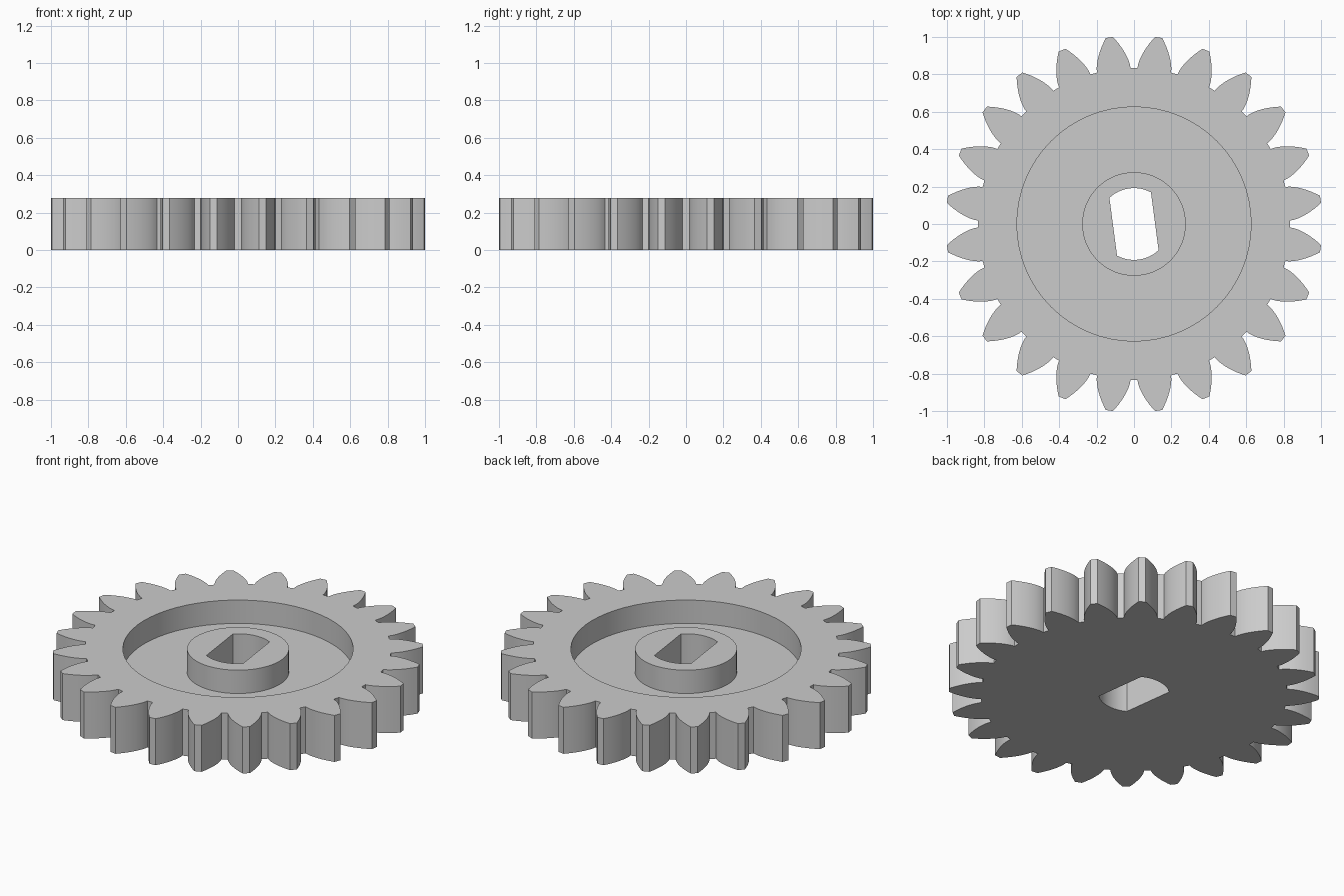
import bpy, bmesh, math

cube = bpy.data.objects.get("Cube")
if cube:
    bpy.data.objects.remove(cube, do_unlink=True)

TEETH = 24
PITCH = 2 * math.pi / TEETH
ROOT_R, TIP_R = 0.833, 1.006
HEIGHT, FLOOR = 0.279, 0.139
RECESS_R, HUB_R = 0.626, 0.277
BORE_R, FLAT_DIST, BORE_TURN = 0.192, 0.112, math.radians(7.5)


def polar(r, a):
    return (r * math.cos(a), r * math.sin(a))


def circle(r, n=64):
    return [polar(r, 2 * math.pi * i / n) for i in range(n)]


def gear_outline(steps=8):
    """Outline with involute-like flanks, teeth centred half a pitch off the axes."""
    base_half, tip_half = math.radians(6.26), math.radians(1.1)

    def involute(r):
        t = math.sqrt(max((r / ROOT_R) ** 2 - 1, 0))
        return t - math.atan(t)

    scale = (base_half - tip_half) / involute(TIP_R)
    flank = []
    for i in range(steps + 1):
        r = ROOT_R + (TIP_R - ROOT_R) * i / steps
        flank.append((r, base_half - scale * involute(r)))
    points = []
    for k in range(TEETH):
        mid = (k + 0.5) * PITCH
        points += [polar(r, mid - a) for r, a in flank]
        points += [polar(r, mid + a) for r, a in reversed(flank)]
    return points


def bore_outline(steps=12):
    """Round bore with two parallel flats."""
    start = math.acos(FLAT_DIST / BORE_R)
    sweep = math.pi - 2 * start
    return [polar(BORE_R, BORE_TURN + side + start + sweep * i / steps)
            for side in (0, math.pi) for i in range(steps + 1)]


bm = bmesh.new()


def ring(points, z):
    verts = [bm.verts.new((x, y, z)) for x, y in points]
    return [bm.edges.new((v, verts[i - 1])) for i, v in enumerate(verts)], verts


def wall(low, high):
    a, b = low[1], high[1]
    for i in range(len(a)):
        bm.faces.new((a[i - 1], a[i], b[i], b[i - 1]))


def cap(outer, inner):
    bmesh.ops.triangle_fill(bm, edges=outer[0] + inner[0], use_beauty=True)


# Rings of every level
gear, bore = gear_outline(), bore_outline()
gear_low, gear_top = ring(gear, 0), ring(gear, HEIGHT)
recess_low, recess_top = ring(circle(RECESS_R), FLOOR), ring(circle(RECESS_R), HEIGHT)
hub_low, hub_top = ring(circle(HUB_R), FLOOR), ring(circle(HUB_R), HEIGHT)
bore_low, bore_top = ring(bore, 0), ring(bore, HEIGHT)

# Flat faces: underside, toothed rim, recess floor, hub top
cap(gear_low, bore_low)
cap(gear_top, recess_top)
cap(recess_low, hub_low)
cap(hub_top, bore_top)

# Upright walls: teeth, recess, hub, bore
for low, high in ((gear_low, gear_top), (recess_low, recess_top),
                  (hub_low, hub_top), (bore_low, bore_top)):
    wall(low, high)
bmesh.ops.recalc_face_normals(bm, faces=bm.faces)

mesh = bpy.data.meshes.new("gear_wheel")
bm.to_mesh(mesh)
bm.free()
wheel = bpy.data.objects.new("gear_wheel", mesh)
bpy.context.collection.objects.link(wheel)

# Plain grey material
grey = bpy.data.materials.new("light_grey")
grey.use_nodes = True
colour = (0.6, 0.6, 0.6, 1)
grey.diffuse_color = colour
grey.node_tree.nodes["Principled BSDF"].inputs["Base Color"].default_value = colour
mesh.materials.append(grey)

# Smooth curved walls, crisp corners
bpy.ops.object.select_all(action="DESELECT")
wheel.select_set(True)
bpy.context.view_layer.objects.active = wheel
bpy.ops.object.shade_smooth_by_angle(angle=math.radians(30))
